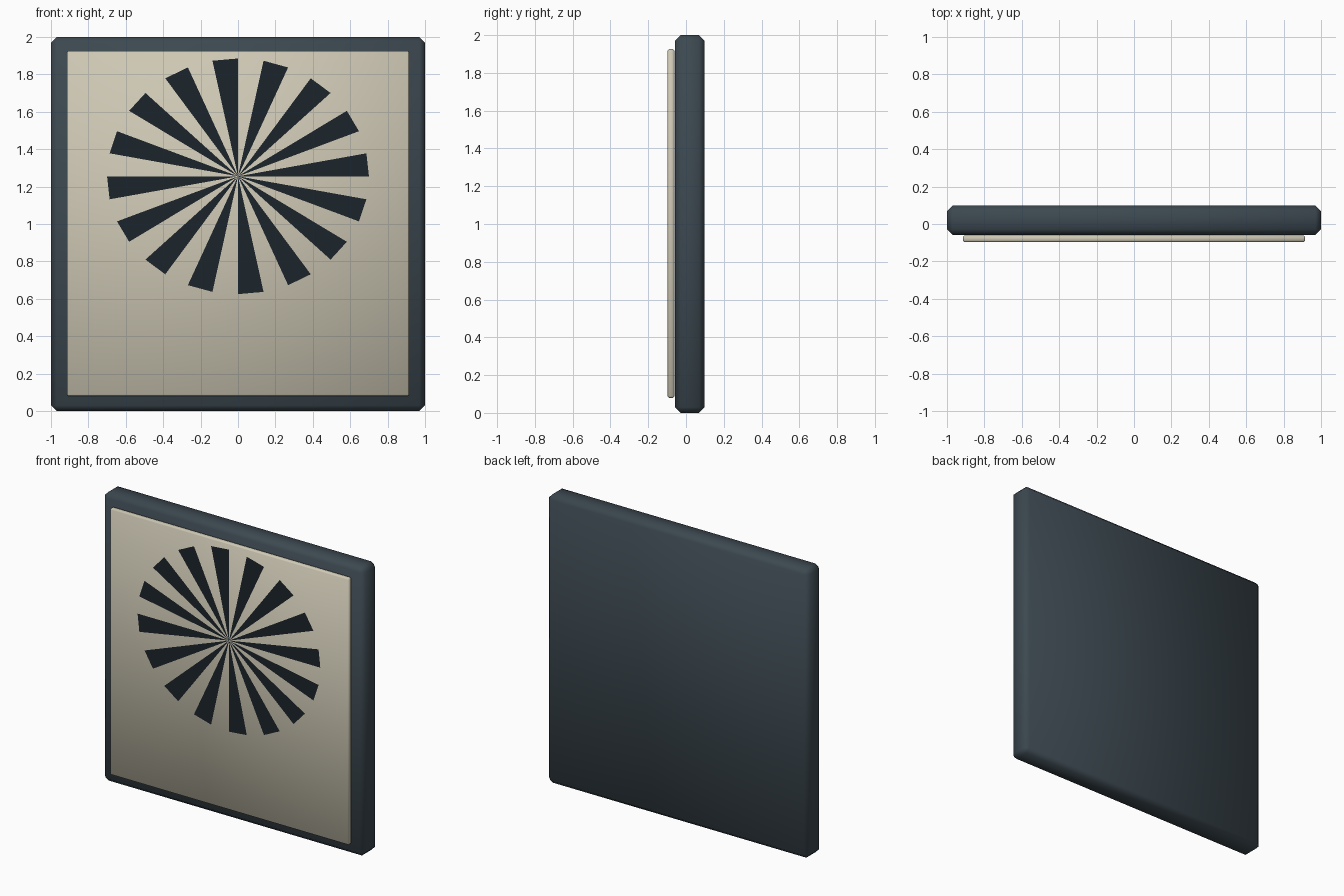
import bpy, math

if "Cube" in bpy.data.objects:
    bpy.data.objects.remove(bpy.data.objects["Cube"])

def material(name, color):
    m = bpy.data.materials.new(name)
    m.diffuse_color = color
    m.use_nodes = True
    m.node_tree.nodes["Principled BSDF"].inputs["Base Color"].default_value = m.diffuse_color
    return m

dark = material("dark_slate", (0.045, 0.065, 0.08, 1))
cream = material("cream", (0.62, 0.58, 0.46, 1))
ink = material("ink", (0.012, 0.018, 0.024, 1))

def bevelled_box(name, size, loc, width, mat):
    bpy.ops.mesh.primitive_cube_add(size=1, location=loc)
    ob = bpy.context.object
    ob.name = name
    ob.scale = size
    bpy.ops.object.transform_apply(location=False, rotation=False, scale=True)
    b = ob.modifiers.new("bevel", 'BEVEL')
    b.width = width
    b.segments = 1
    bpy.ops.object.modifier_apply(modifier="bevel")
    bpy.ops.object.shade_smooth_by_angle(angle=math.radians(60))
    ob.data.materials.append(mat)
    return ob

# Dark backing slab and the pale face panel in front of it
bevelled_box("backing_board", (2.0, 0.158, 2.0), (0, 0.02, 1.0), 0.03, dark)
bevelled_box("face_panel", (1.83, 0.036, 1.846), (0, -0.079, 1.003), 0.008, cream)

# Sunburst: flat wedges filling every other step of an oval
CX, CZ, RX, RZ, Y, RAYS = 0.0, 1.255, 0.70, 0.63, -0.099, 16
step = math.pi / RAYS
verts, faces = [(CX, Y, CZ)], []
for i in range(RAYS):
    for a in (2 * i * step, (2 * i + 1) * step):
        verts.append((CX + RX * math.cos(a), Y, CZ + RZ * math.sin(a)))
    faces.append((0, 2 * i + 1, 2 * i + 2))
mesh = bpy.data.meshes.new("sunburst_rays")
mesh.from_pydata(verts, [], faces)
mesh.materials.append(ink)
rays = bpy.data.objects.new("sunburst_rays", mesh)
bpy.context.collection.objects.link(rays)
